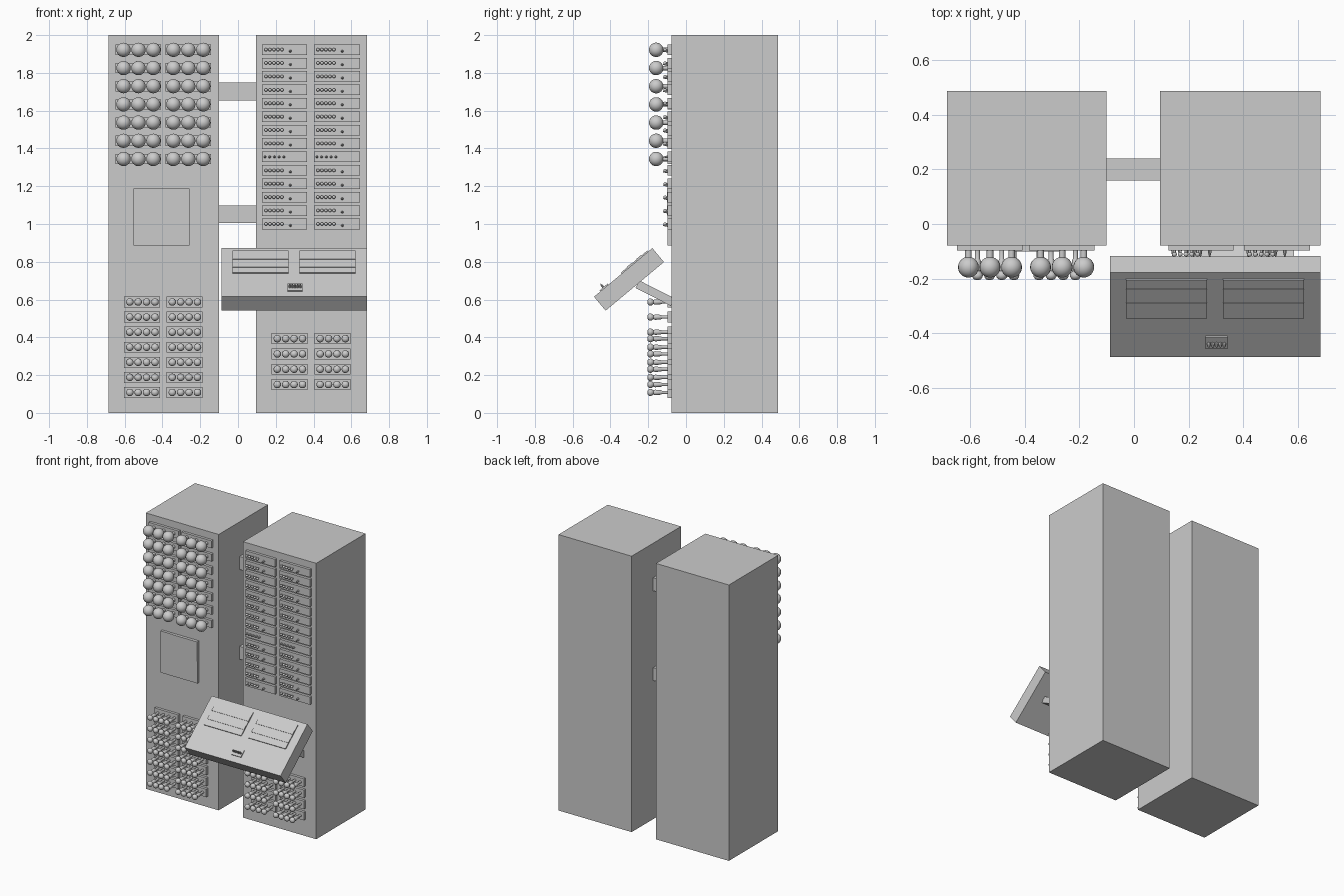
import bpy, bmesh, math
from mathutils import Matrix, Vector

cube = bpy.data.objects.get("Cube")
if cube:
    bpy.data.objects.remove(cube, do_unlink=True)

grey = bpy.data.materials.new("light_grey")
grey.use_nodes = True
COLOUR = (0.6, 0.6, 0.6, 1)
grey.diffuse_color = COLOUR
grey.node_tree.nodes["Principled BSDF"].inputs["Base Color"].default_value = COLOUR

FRONT = -0.078   # cabinet front
PLATE = -0.097   # face of the mounting plates
BACK = 0.487


def finish(bm, name, smooth=False, matrix=None):
    bmesh.ops.recalc_face_normals(bm, faces=bm.faces)
    mesh = bpy.data.meshes.new(name)
    bm.to_mesh(mesh)
    bm.free()
    mesh.materials.append(grey)
    ob = bpy.data.objects.new(name, mesh)
    bpy.context.collection.objects.link(ob)
    if matrix:
        ob.matrix_world = matrix
    if smooth:
        bpy.ops.object.select_all(action='DESELECT')
        ob.select_set(True)
        bpy.context.view_layer.objects.active = ob
        bpy.ops.object.shade_smooth_by_angle(angle=math.radians(40))
    return ob


def add_box(bm, x, y, z):
    """Box from (low, high) pairs."""
    size = [b - a for a, b in (x, y, z)]
    mid = Vector([(a + b) / 2 for a, b in (x, y, z)])
    bmesh.ops.create_cube(bm, size=1, matrix=Matrix.Translation(mid) @ Matrix.Diagonal((*size, 1)))


def box(name, x, y, z, matrix=None):
    bm = bmesh.new()
    add_box(bm, x, y, z)
    return finish(bm, name, matrix=matrix)


def add_turned(bm, origin, profile, sides):
    """Turned shape along -y from (radius, distance) points, closed at the tip."""
    ox, oy, oz = origin
    rings = []
    for r, d in profile:
        rings.append([bm.verts.new((ox + r * math.cos(i * math.tau / sides), oy - d,
                                    oz + r * math.sin(i * math.tau / sides))) for i in range(sides)])
    for a, b in zip(rings, rings[1:]):
        for i in range(sides):
            j = (i + 1) % sides
            bm.faces.new((a[i], a[j], b[j], b[i]))
    bm.faces.new(rings[-1])


def ball_profile(neck, radius, centre, steps):
    """Thin neck followed by a round ball."""
    start = math.asin(neck / radius)
    pts = [(neck, 0)]
    for i in range(steps + 1):
        a = start + (math.pi - 0.08 - start) * i / steps
        pts.append((radius * math.sin(a), centre - radius * math.cos(a)))
    return pts


BALL = ball_profile(0.012, 0.038, 0.061, 12)
BUTTON = ball_profile(0.005, 0.009, 0.014, 6)
SWITCH = [(0.007, 0), (0.006, 0.008), (0.003, 0.02), (0.002, 0.024)]
HANDLE = [(0.009, 0), (0.009, 0.03), (0.012, 0.036), (0.015, 0.065), (0.011, 0.075),
          (0.015, 0.08), (0.02, 0.088), (0.019, 0.097), (0.013, 0.105), (0.004, 0.108)]


def bank(name, columns, rows, half, knob_offsets, profile, sides):
    """Rows of mounting plates, each carrying a line of turned knobs."""
    plates, knobs = bmesh.new(), bmesh.new()
    for z in rows:
        for x0, x1 in columns:
            add_box(plates, (x0, x1), (PLATE, FRONT), (z - half, z + half))
            for dx in knob_offsets:
                add_turned(knobs, (x0 + dx, PLATE, z), profile, sides)
    finish(plates, name + "_plates")
    finish(knobs, name + "_knobs", smooth=True)


# Cabinets and the two bridges between them
box("right_cabinet", (-0.685, -0.1), (FRONT, BACK), (0, 2))
box("left_cabinet", (0.095, 0.682), (FRONT, BACK), (0, 2))
for name, z in (("upper", (1.655, 1.75)), ("lower", (1.005, 1.098))):
    box(name + "_bridge", (-0.1, 0.095), (0.16, 0.24), z)

# Large ball bank and the lower handle banks
bank("ball_bank", [(-0.648, -0.408), (-0.384, -0.144)],
     [1.922 - 0.0963 * i for i in range(7)], 0.027,
     [0.042, 0.121, 0.2], BALL, 20)
handle_steps = [0.03 + 0.0445 * i for i in range(4)]
bank("right_handle_bank", [(-0.603, -0.412), (-0.378, -0.187)],
     [0.587 - 0.0798 * i for i in range(7)], 0.029, handle_steps, HANDLE, 14)
bank("left_handle_bank", [(0.178, 0.369), (0.405, 0.596)],
     [0.393 - 0.081 * i for i in range(4)], 0.029, handle_steps, HANDLE, 14)

# Indicator rows; one row carries switches only
columns = [(0.127, 0.365), (0.402, 0.645)]
rows = [1.923 - 0.071 * i for i in range(14)]
buttons = [0.021 + 0.0212 * i for i in range(5)]
bank("indicator_bank", columns, rows[:8] + rows[9:], 0.028, buttons, BUTTON, 10)
bank("switch_row", columns, rows[8:9], 0.028, [0.016 + 0.025 * i for i in range(5)], SWITCH, 8)
bm = bmesh.new()
for i, z in enumerate(rows):
    if i != 8:
        for x0, x1 in columns:
            add_turned(bm, (x0 + 0.15, PLATE, z - 0.008), SWITCH, 8)
finish(bm, "indicator_switches", smooth=True)

# Flat panel in the middle of the right cabinet
box("panel_lower", (-0.553, -0.257), (PLATE, FRONT), (0.885, 1.045))
box("panel_upper_a", (-0.553, -0.457), (PLATE, FRONT), (1.045, 1.187))
box("panel_upper_b", (-0.457, -0.257), (PLATE - 0.003, FRONT), (1.045, 1.187))

# Tilted console: local y runs up the sloped face, local z points out of it
tilt = Matrix.Translation((0, -0.487, 0.615)) @ Matrix.Rotation(math.radians(39.8), 4, 'X')
box("console", (-0.087, 0.682), (0, 0.402), (-0.096, 0), tilt)
for name, x in (("right", (-0.029, 0.267)), ("left", (0.325, 0.622))):
    box(name + "_console_plate", x, (0.19, 0.374), (-0.002, 0.007), tilt)
    bm = bmesh.new()
    for y in (0.235, 0.3):
        add_box(bm, x, (y, y + 0.03), (0.006, 0.01))
    finish(bm, name + "_console_strips", matrix=tilt)

# Small switch block near the console's lower edge
box("console_switch_block", (0.262, 0.342), (0.045, 0.1), (-0.002, 0.007), tilt)
bm = bmesh.new()
for i in range(5):
    add_turned(bm, (0.274 + 0.014 * i, 0, 0), SWITCH, 8)
finish(bm, "console_switches", smooth=True,
       matrix=tilt @ Matrix.Translation((0, 0.07, 0.007)) @ Matrix.Rotation(math.radians(-90), 4, 'X'))

# Support arm sloping from the console down to the cabinet
arm = Matrix.Translation((0, -0.07, 0.586)) @ Matrix.Rotation(math.radians(-27), 4, 'X')
box("console_arm", (0.19, 0.585), (-0.21, 0), (-0.022, 0.022), arm)
